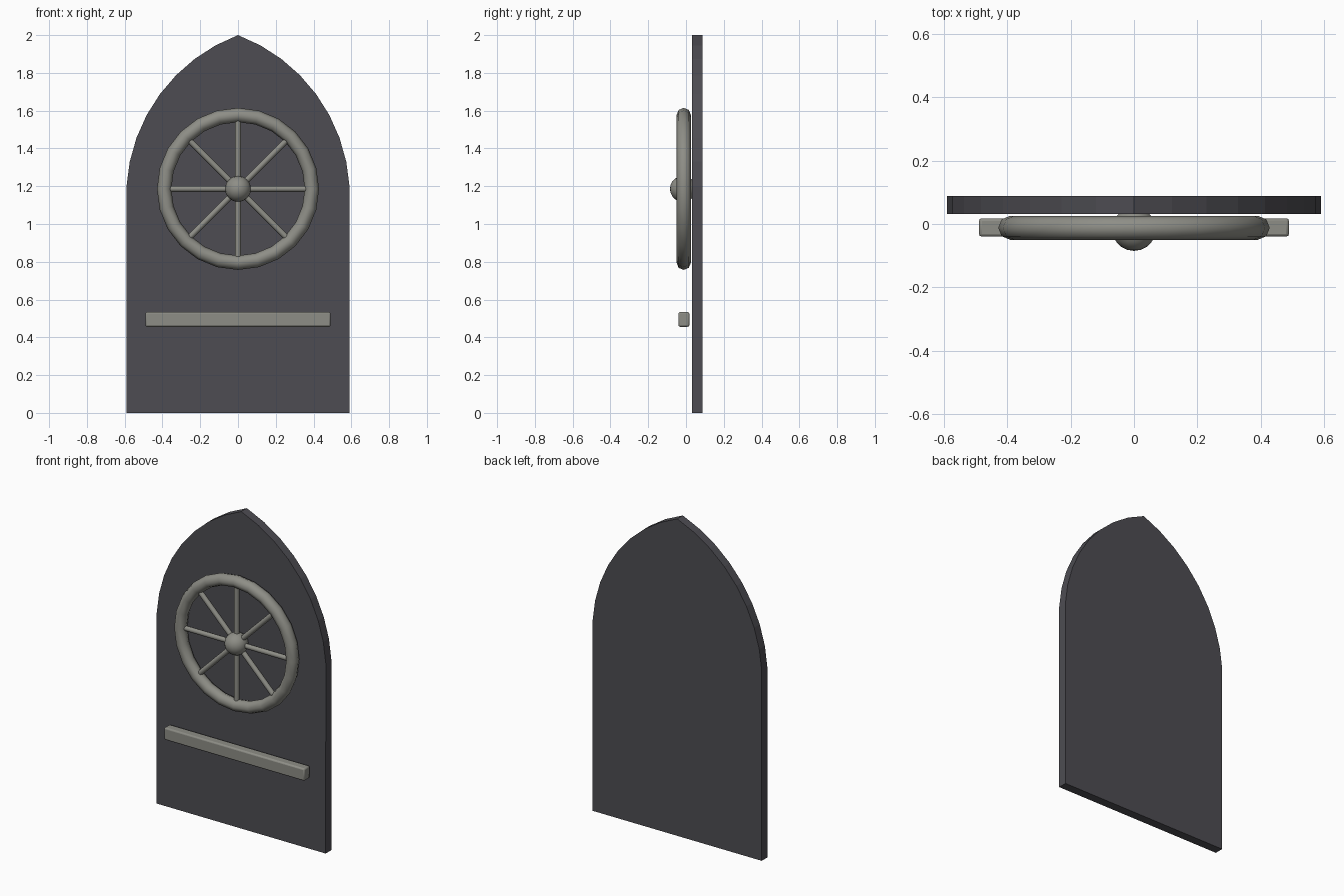
import bpy, bmesh
from math import pi, sin, cos, atan2, radians
from mathutils import Matrix

if "Cube" in bpy.data.objects:
    bpy.data.objects.remove(bpy.data.objects["Cube"])


def material(name, rgb):
    m = bpy.data.materials.new(name)
    m.diffuse_color = (*rgb, 1)
    m.use_nodes = True
    m.node_tree.nodes["Principled BSDF"].inputs["Base Color"].default_value = m.diffuse_color
    return m


stone = material("dark_slate", (0.075, 0.073, 0.085))
metal = material("grey_metal", (0.27, 0.27, 0.24))


def finish(ob, name, mat, smooth=True):
    ob.name = ob.data.name = name
    ob.data.materials.append(mat)
    if smooth:
        bpy.ops.object.shade_smooth_by_angle(angle=radians(50))
    return ob


# Pointed-arch panel: outline extruded through its thickness
HALF_W, SPRING, TOP = 0.59, 1.2, 2.0
CX, CZ, R, STEPS = -0.322, 1.145, 0.914, 8
a0 = atan2(SPRING - CZ, HALF_W - CX)
a1 = atan2(TOP - CZ, -CX)
arc = [(CX + R * cos(a), CZ + R * sin(a))
       for a in (a0 + (a1 - a0) * i / STEPS for i in range(STEPS))]
outline = [(HALF_W, 0)] + arc + [(0, TOP)] + [(-x, z) for x, z in reversed(arc)] + [(-HALF_W, 0)]

bm = bmesh.new()
face = bm.faces.new([bm.verts.new((x, 0.032, z)) for x, z in outline])
ext = bmesh.ops.extrude_face_region(bm, geom=[face])
bmesh.ops.translate(bm, vec=(0, 0.056, 0),
                    verts=[v for v in ext["geom"] if isinstance(v, bmesh.types.BMVert)])
bmesh.ops.recalc_face_normals(bm, faces=bm.faces)
mesh = bpy.data.meshes.new("arched_panel")
bm.to_mesh(mesh)
bm.free()
panel = bpy.data.objects.new("arched_panel", mesh)
bpy.context.collection.objects.link(panel)
finish(panel, "arched_panel", stone, smooth=False)

# Wheel rim
WHEEL_Y, WHEEL_Z = -0.012, 1.186
bpy.ops.mesh.primitive_torus_add(major_radius=0.391, minor_radius=0.038,
                                 major_segments=24, minor_segments=8,
                                 location=(0, WHEEL_Y, WHEEL_Z), rotation=(pi / 2, 0, 0))
finish(bpy.context.object, "wheel_rim", metal)

# Hub
bpy.ops.mesh.primitive_uv_sphere_add(segments=16, ring_count=10, radius=0.069,
                                     location=(0, WHEEL_Y - 0.004, WHEEL_Z), rotation=(pi / 2, 0, 0))
finish(bpy.context.object, "wheel_hub", metal)

# Four through-rods make the eight spokes
for i in range(4):
    bpy.ops.mesh.primitive_cylinder_add(vertices=8, radius=0.016, depth=0.72,
                                        location=(0, WHEEL_Y, WHEEL_Z),
                                        rotation=(0, i * pi / 4, 0))
    finish(bpy.context.object, f"spoke_{i + 1}", metal)

# Cross bar with softened edges
bpy.ops.mesh.primitive_cube_add(size=1, location=(0, -0.011, 0.495))
bar = bpy.context.object
bar.data.transform(Matrix.Diagonal((0.98, 0.058, 0.078, 1)))
bev = bar.modifiers.new("soft_edges", 'BEVEL')
bev.width, bev.segments = 0.009, 2
finish(bar, "cross_bar", metal)
